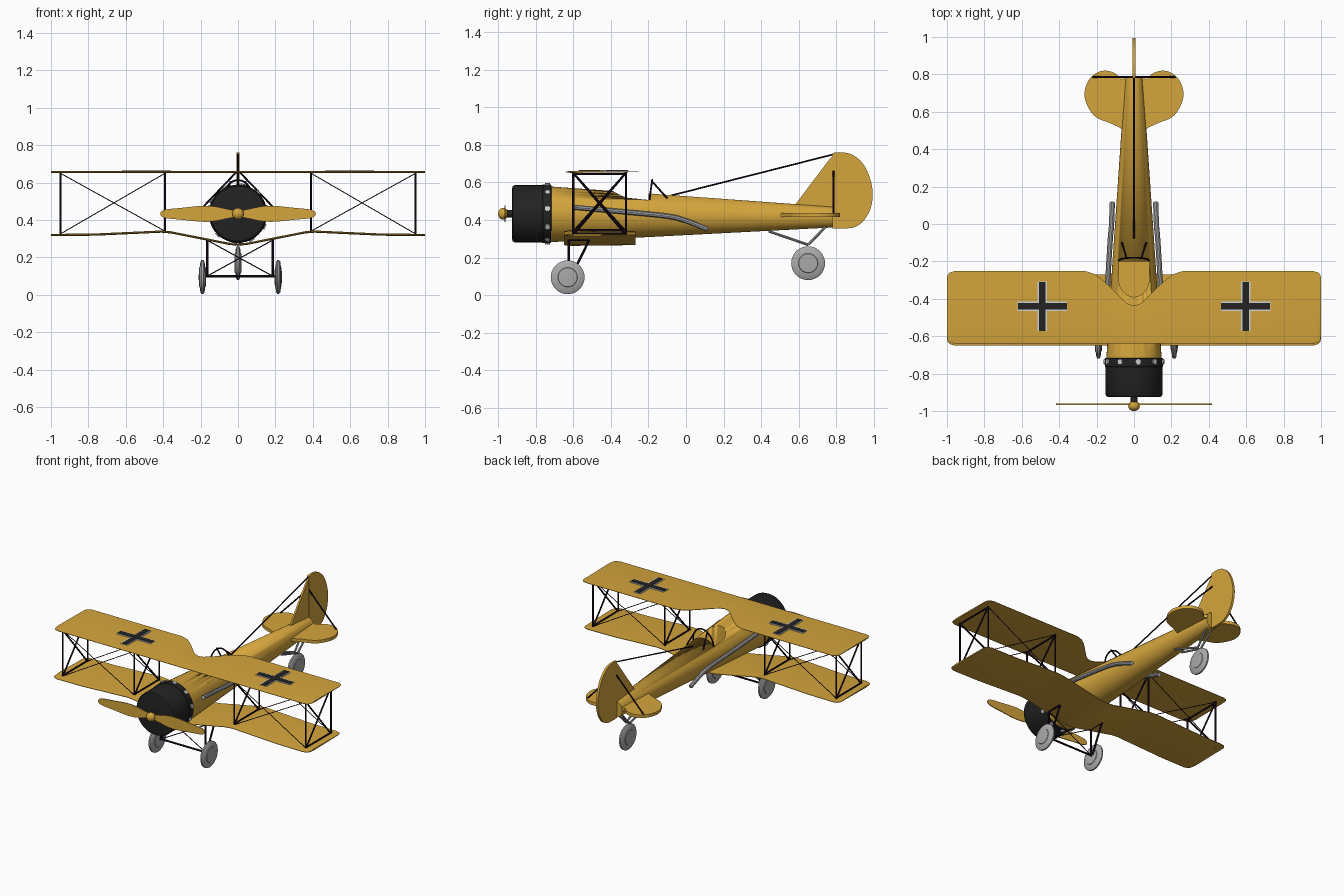
import bpy, bmesh, math
from mathutils import Vector, Matrix

if "Cube" in bpy.data.objects:
    bpy.data.objects.remove(bpy.data.objects["Cube"])


def material(name, rgb):
    m = bpy.data.materials.new(name)
    m.diffuse_color = (*rgb, 1)
    m.use_nodes = True
    m.node_tree.nodes["Principled BSDF"].inputs["Base Color"].default_value = m.diffuse_color
    return m


GOLD = material("golden yellow", (0.66, 0.375, 0.045))
BLACK = material("soft black", (0.016, 0.016, 0.016))
GREY = material("metal grey", (0.40, 0.40, 0.40))
WHITE = material("pale grey", (0.62, 0.64, 0.66))
DARK = material("dark strut", (0.012, 0.004, 0.015))


def finish(name, bm, mat, angle=35):
    bmesh.ops.remove_doubles(bm, verts=bm.verts, dist=1e-5)
    bmesh.ops.recalc_face_normals(bm, faces=bm.faces)
    me = bpy.data.meshes.new(name)
    bm.to_mesh(me)
    bm.free()
    me.materials.append(mat)
    ob = bpy.data.objects.new(name, me)
    bpy.context.collection.objects.link(ob)
    bpy.ops.object.select_all(action='DESELECT')
    ob.select_set(True)
    bpy.context.view_layer.objects.active = ob
    bpy.ops.object.shade_smooth_by_angle(angle=math.radians(angle))
    return ob


def loft(name, rings, mat, n=40, matrix=None):
    """Elliptical rings (y, rx, rz, centre z) joined along y."""
    bm = bmesh.new()
    loops = []
    for y, rx, rz, cz in rings:
        loops.append([bm.verts.new((rx * math.cos(2 * math.pi * i / n), y,
                                    cz + rz * math.sin(2 * math.pi * i / n))) for i in range(n)])
    for a, b in zip(loops, loops[1:]):
        for i in range(n):
            j = (i + 1) % n
            bm.faces.new((a[i], a[j], b[j], b[i]))
    bm.faces.new(loops[0])
    bm.faces.new(loops[-1])
    if matrix:
        bm.transform(matrix)
    return finish(name, bm, mat)


def rods(name, pairs, r, mat, n=8):
    """Straight round bars between point pairs."""
    bm = bmesh.new()
    for a, b in pairs:
        a, b = Vector(a), Vector(b)
        d = b - a
        m = Matrix.Translation((a + b) / 2) @ d.to_track_quat('Z', 'Y').to_matrix().to_4x4()
        bmesh.ops.create_cone(bm, cap_ends=True, segments=n, radius1=r, radius2=r,
                              depth=d.length, matrix=m)
    return finish(name, bm, mat)


def spline(pts, steps=6, closed=False):
    """Catmull-Rom smoothing of a few points."""
    out, n = [], len(pts)
    P = [Vector(p) for p in pts]
    get = (lambda i: P[i % n]) if closed else (lambda i: P[max(0, min(n - 1, i))])
    for i in range(n if closed else n - 1):
        a, b, c, d = get(i - 1), get(i), get(i + 1), get(i + 2)
        for s in range(steps):
            t = s / steps
            out.append(0.5 * (2 * b + (c - a) * t + (2 * a - 5 * b + 4 * c - d) * t * t
                              + (3 * b - a - 3 * c + d) * t ** 3))
    return out if closed else out + [P[-1]]


def pipe(name, pts, r, mat):
    cu = bpy.data.curves.new(name, 'CURVE')
    cu.dimensions = '3D'
    cu.bevel_depth, cu.bevel_resolution, cu.use_fill_caps = r, 3, True
    path = spline(pts)
    sp = cu.splines.new('POLY')
    sp.points.add(len(path) - 1)
    for p, q in zip(sp.points, path):
        p.co = (*q, 1)
    tmp = bpy.data.objects.new(name + "_path", cu)
    bpy.context.collection.objects.link(tmp)
    bpy.context.view_layer.update()
    me = bpy.data.meshes.new_from_object(tmp.evaluated_get(bpy.context.evaluated_depsgraph_get()))
    bpy.data.objects.remove(tmp)
    bm = bmesh.new()
    bm.from_mesh(me)
    return finish(name, bm, mat)


def plate(name, outline, place, mat):
    """Flat outline; place(u, v, side) gives the 3D point for side -1 or 1."""
    bm = bmesh.new()
    lo = [bm.verts.new(place(u, v, -1)) for u, v in outline]
    hi = [bm.verts.new(place(u, v, 1)) for u, v in outline]
    bm.faces.new(lo)
    bm.faces.new(hi)
    for i in range(len(lo)):
        j = (i + 1) % len(lo)
        bm.faces.new((lo[i], lo[j], hi[j], hi[i]))
    return finish(name, bm, mat)


def wing(name, stations, t):
    """Half-span stations (x, front y, rear y, z), mirrored across x = 0."""
    full = [(-x, a, b, z) for x, a, b, z in reversed(stations) if x > 0] + stations
    bm = bmesh.new()
    secs = [[bm.verts.new(p) for p in ((x, a, z - t * .3), (x, a, z + t * .3), (x, a + .025, z + t),
             (x, b, z + t * .3), (x, b, z - t * .3), (x, a + .025, z - t))] for x, a, b, z in full]
    for s, e in zip(secs, secs[1:]):
        for i in range(6):
            j = (i + 1) % 6
            bm.faces.new((s[i], s[j], e[j], e[i]))
    bm.faces.new(secs[0])
    bm.faces.new(secs[-1])
    return finish(name, bm, GOLD)


# fuselage with open cockpit
body = loft("fuselage", [(-.72, .148, .148, .43), (-.2, .115, .116, .425), (.78, .048, .055, .415)], GOLD, 48)
bm = bmesh.new()
bmesh.ops.create_cone(bm, cap_ends=True, segments=32, radius1=1, radius2=1, depth=.4,
                      matrix=Matrix.Translation((0, -.29, .59)) @ Matrix.Diagonal((.082, .1, 1, 1)))
for v in bm.verts:  # square off the rear of the opening
    if v.co.y > -.29:
        v.co.y = -.2
        v.co.x = math.copysign(.082, v.co.x) if abs(v.co.x) > .04 else v.co.x
cutter = finish("cockpit_cutter", bm, GOLD)
cutter.hide_render = True
mod = body.modifiers.new("cockpit", 'BOOLEAN')
mod.object, mod.operation, mod.solver = cutter, 'DIFFERENCE', 'EXACT'
bpy.context.view_layer.objects.active = body
bpy.ops.object.modifier_apply(modifier="cockpit")
bpy.data.objects.remove(cutter)

# engine cowling, studs, shaft and propeller
loft("cowling", [(y, r, r, .433) for y, r in ((-.925, .135), (-.922, .147), (-.912, .152), (-.765, .152),
                                              (-.762, .156), (-.718, .156), (-.716, .14))], BLACK, 48)
rods("cowling_studs", [((.15 * math.cos(a), -.737, .433 + .15 * math.sin(a)),
                        (.163 * math.cos(a), -.737, .433 + .163 * math.sin(a)))
                       for a in (math.radians(10 + 36 * k) for k in range(10))], .015, WHITE, 10)
loft("propeller_shaft", [(-.965, .02, .02, .433), (-.92, .02, .02, .433)], BLACK, 20)
loft("spinner", [(-.973 - .027 * math.cos(a), max(.0005, .031 * math.sin(a)), max(.0005, .031 * math.sin(a)), .433)
                 for a in (math.pi * k / 10 for k in range(11))], GOLD, 24)
half = spline([(.0, .014), (.06, .026), (.13, .04), (.2, .042), (.3, .032), (.38, .024), (.41, .013), (.416, 0)])
right = [(p.x, p.y) for p in half]
blade = right + [(x, -y) for x, y in reversed(right[:-1])]
for s, side in ((1, "right"), (-1, "left")):
    plate(side + "_propeller_blade", blade,
          lambda u, v, k: (s * u, -.964 + .003 * k, .433 + v), GOLD)

# wings
tip = [(.96, 0), (.985, .008), (.996, .02), (1, .04)]
wing("upper_wing", [(0, -.64, -.437, .656), (.03, -.64, -.428, .656), (.06, -.64, -.405, .656),
                    (.14, -.64, -.325, .656), (.17, -.64, -.298, .656), (.21, -.64, -.268, .656),
                    (.26, -.64, -.252, .656)] + [(x, -.64 + d, -.252 - d, .656) for x, d in tip], .005)
wing("lower_wing", [(0, -.65, -.27, .268), (.05, -.65, -.27, .273), (.36, -.65, -.27, .334),
                    (.41, -.65, -.27, .338), (.76, -.65, -.27, .322)]
     + [(x, -.65 + d, -.27 - d, .32) for x, d in tip], .006)

# wing crosses
def cross(w, l):
    q = [(w, w), (w, l), (-w, l), (-w, w)]
    out = []
    for k in range(4):
        c, s = round(math.cos(k * math.pi / 2)), round(math.sin(k * math.pi / 2))
        out += [(c * u - s * v, s * u + c * v) for u, v in q[:3]]
    return out


for cx, side in ((-.49, "left"), (.597, "right")):
    plate(side + "_cross_border", cross(.026, .133),
          lambda u, v, k: (cx + u, -.44 + v, .6605 + .0025 * k), WHITE)
    plate(side + "_cross", cross(.018, .131),
          lambda u, v, k: (cx + u, -.44 + v, .6625 + .0025 * k), BLACK)

# interplane struts and bracing wires
lowz = {.39: .338, .95: .32}
for s, side in ((1, "right"), (-1, "left")):
    bars, wires = [], []
    for x, z in lowz.items():
        f, r = -.6, -.32
        bars += [((s * x, f, z), (s * x, f, .655)), ((s * x, r, z), (s * x, r, .655)),
                 ((s * x, f, z + .008), (s * x, r, z + .008)), ((s * x, f, .645), (s * x, r, .645)),
                 ((s * x, f, z), (s * x, r, .65)), ((s * x, r, z), (s * x, f, .65))]
    for y in (-.6, -.32):
        wires += [((s * .39, y, .34), (s * .95, y, .65)), ((s * .39, y, .65), (s * .95, y, .325))]
    rods(side + "_wing_struts", bars, .0055, DARK)
    rods(side + "_wing_wires", wires, .0025, DARK, 6)

# exhaust pipes
for s, side in ((1, "right"), (-1, "left")):
    pipe(side + "_exhaust", [(s * .148, -.6, .468), (s * .142, -.35, .445), (s * .128, -.1, .42),
                             (s * .12, 0, .395), (s * .116, .115, .35)], .014, GREY)

# windshield hoop, braces and aerial wire
pipe("windshield_hoop", [(.08 * math.cos(a), -.195 + .015 * math.sin(a), .505 + .108 * math.sin(a))
                         for a in (math.pi * k / 10 for k in range(11))], .005, DARK)
rods("windshield_braces", [((s * .04, -.18, .605), (s * .065, -.1, .515)) for s in (1, -1)], .005, DARK)
rods("aerial_wire", [((0, -.08, .53), (0, .78, .748))], .0045, DARK)

# tail surfaces
stab = [(.04, .50), (.075, .515), (.13, .54), (.205, .572), (.248, .63), (.265, .695), (.245, .765),
        (.2, .808), (.15, .82), (.1, .805), (.065, .775), (.04, .77)]
stab = [(p.x, p.y) for p in spline(stab, 4, True)]
for s, side in ((1, "right"), (-1, "left")):
    plate(side + "_tailplane", stab, lambda u, v, k: (s * u, v, .427 + .011 * k), GOLD)
plate("fin", [(.56, .45), (.58, .48), (.765, .725), (.78, .74), (.78, .42), (.58, .42)],
      lambda u, v, k: (.006 * k, u, v), GOLD)
rudder = spline([(.78, .757), (.83, .76), (.89, .745), (.945, .695), (.98, .62), (.994, .54),
                 (.982, .46), (.945, .395), (.9, .363), (.85, .355), (.78, .355)], 4)
plate("rudder", [(p.x, p.y) for p in rudder], lambda u, v, k: (.008 * k, u, v), GOLD)
rods("tail_braces", [((s * .225, .785, .43), (0, .785, .665)) for s in (1, -1)], .005, DARK)

# landing gear
def wheel(name, x, y, z):
    prof = [(-.02, .012), (-.018, .05), (-.015, .052), (-.011, .082), (-.005, .09)]
    prof += [(-a, r) for a, r in reversed(prof)]
    m = Matrix.Translation((x, y, z)) @ Matrix.Rotation(math.radians(90), 4, 'Z')
    loft(name, [(a, r, r, 0) for a, r in prof], GREY, 36, m)


wheel("left_wheel", -.19, -.63, .095)
wheel("right_wheel", .215, -.63, .095)
wheel("tail_wheel", 0, .65, .17)
gear = [((-.2, -.625, .1), (.22, -.625, .1))]
for x in (-.165, .185):
    gear += [((x, -.625, .1), (x, -.625, .297)), ((x, -.61, .1), (x, -.515, .294)),
             ((x, -.63, .294), (x, -.515, .294))]
rods("landing_gear_struts", gear, .0065, DARK)
rods("landing_gear_wires", [((-.165, -.625, .1), (.185, -.625, .292)),
                            ((.185, -.625, .1), (-.165, -.625, .292))], .003, DARK, 6)
fork = []
for s in (1, -1):
    fork += [((s * .03, .44, .34), (s * .012, .65, .268)), ((s * .012, .65, .268), (s * .02, .745, .365))]
rods("tail_wheel_struts", fork, .007, GREY)
